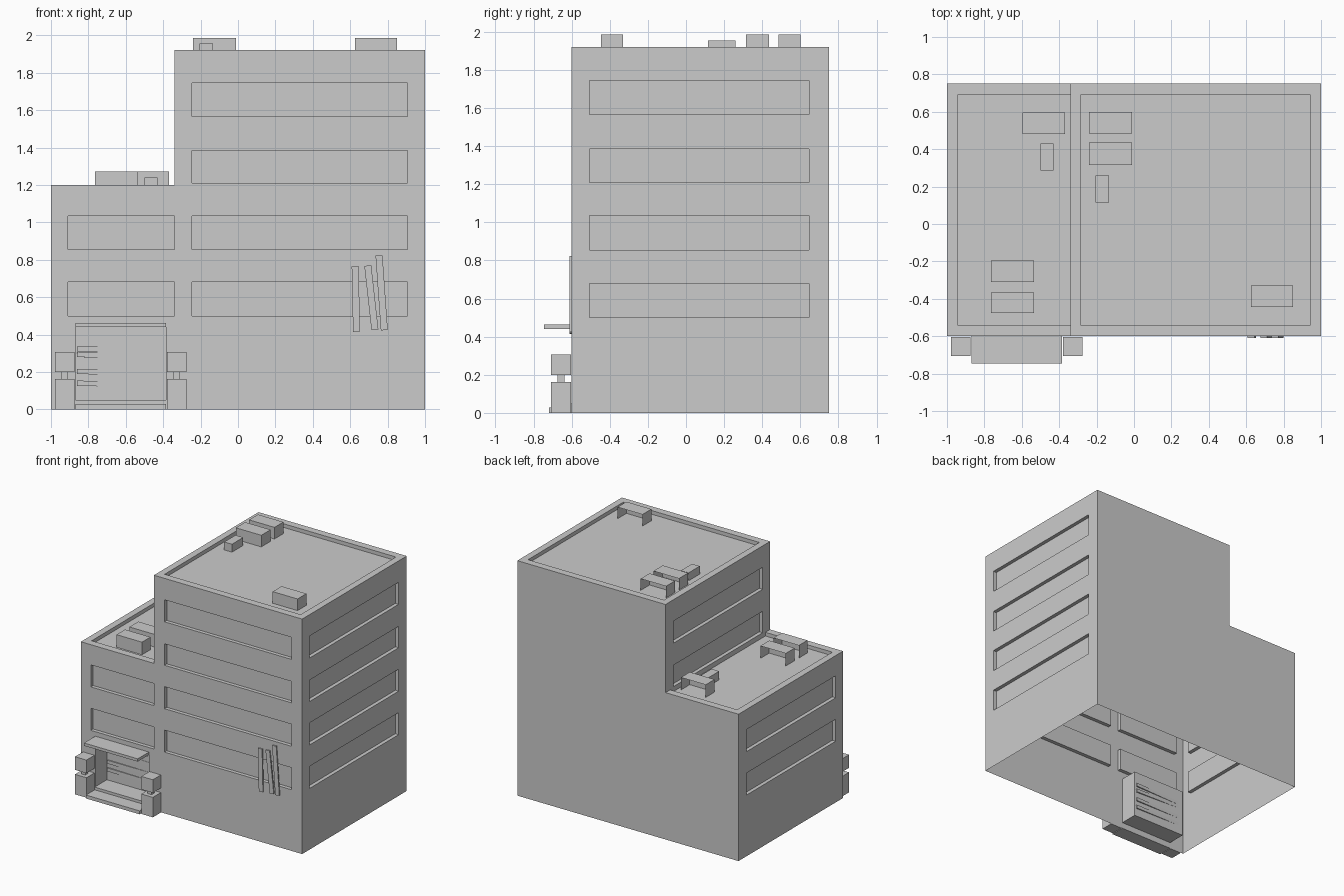
import bpy, bmesh
from mathutils import Vector, Matrix

if "Cube" in bpy.data.objects:
    bpy.data.objects.remove(bpy.data.objects["Cube"])

X, Y, Z = Vector((1, 0, 0)), Vector((0, 1, 0)), Vector((0, 0, 1))


def finish(bm, name):
    bmesh.ops.remove_doubles(bm, verts=bm.verts, dist=1e-5)
    me = bpy.data.meshes.new(name)
    bm.to_mesh(me)
    bm.free()
    ob = bpy.data.objects.new(name, me)
    bpy.context.collection.objects.link(ob)
    return ob


def panel(bm, origin, u, v, size, holes=()):
    """Flat panel facing u x v with recessed rectangles (u0, u1, v0, v1, depth)."""
    n = u.cross(v)

    def quad(*pts):
        bm.faces.new([bm.verts.new(origin + u * a + v * b - n * d) for a, b, d in pts])

    us = sorted({*size[:2], *(c for h in holes for c in h[:2])})
    vs = sorted({*size[2:], *(c for h in holes for c in h[2:4])})
    for a, b in zip(us, us[1:]):
        for c, e in zip(vs, vs[1:]):
            mu, mv = (a + b) / 2, (c + e) / 2
            if not any(h[0] < mu < h[1] and h[2] < mv < h[3] for h in holes):
                quad((a, c, 0), (b, c, 0), (b, e, 0), (a, e, 0))
    for a, b, c, e, d in holes:
        ring = [(a, c), (b, c), (b, e), (a, e)]
        quad(*[(p, q, d) for p, q in ring])
        for i in range(4):
            (p, q), (r, s) = ring[i], ring[(i + 1) % 4]
            quad((p, q, 0), (r, s, 0), (r, s, d), (p, q, d))


def box(name, x0, x1, y0, y1, z0, z1, open_back=False):
    bm = bmesh.new()
    m = Matrix.Translation(((x0 + x1) / 2, (y0 + y1) / 2, (z0 + z1) / 2)) @ \
        Matrix.Diagonal((x1 - x0, y1 - y0, z1 - z0, 1))
    bmesh.ops.create_cube(bm, size=1, matrix=m)
    if open_back:
        bm.normal_update()
        gone = [f for f in bm.faces if f.normal.y > .5 or f.normal.z < -.5]
        bmesh.ops.delete(bm, geom=gone, context='FACES_ONLY')
    return finish(bm, name)


def board(name, centre, length, width, tilt, yaw=0.0):
    h = length / 2
    ob = box(name, -h, h, -.005, .005, -width / 2, width / 2)
    ob.location = centre
    ob.rotation_euler = (0, tilt, yaw)


# Building shell, open underneath
XL, XM, XR, YF, YB, ZL, ZT = -1, -.34, 1, -.6, .75, 1.2, 1.92
floors = [(.5, .68), (.855, 1.035), (1.21, 1.385), (1.565, 1.745)]
D = .03


def rows(a, b, fl):
    return [(a, b, lo, hi, D) for lo, hi in fl]


bm = bmesh.new()
door = (-.87, -.385, .05, .44, .15)
panel(bm, Y * YF, X, Z, (XL, XM, 0, ZL), rows(-.91, XM, floors[:2]) + [door])
panel(bm, Y * YF, X, Z, (XM, XR, 0, ZT), rows(-.245, .905, floors))
panel(bm, X * XR, Y, Z, (YF, YB, 0, ZT), rows(-.505, .645, floors))
panel(bm, X * XL, -Y, Z, (-YB, -YF, 0, ZL), rows(-.645, .505, floors[:2]))
panel(bm, X * XM, -Y, Z, (-YB, -YF, ZL, ZT), rows(-.645, .505, floors[2:]))
panel(bm, Y * YB, -X, Z, (-XR, -XM, 0, ZT))
panel(bm, Y * YB, -X, Z, (-XM, -XL, 0, ZL))
# roofs sunk behind parapets
panel(bm, Z * ZL, X, Y, (XL, XM, YF, YB), [(-.945, XM, -.54, .69, D)])
panel(bm, Z * ZT, X, Y, (XM, XR, YF, YB), [(-.285, .945, -.54, .69, D)])
finish(bm, "building_shell")

# Roof units
for i, (x0, x1, y0, y1, base, h) in enumerate([
        (-.24, -.01, .485, .6, ZT, .065), (-.24, -.01, .315, .435, ZT, .065),
        (-.205, -.135, .115, .26, ZT, .035), (.625, .85, -.445, -.33, ZT, .065),
        (-.595, -.37, .48, .595, ZL, .073), (-.5, -.43, .285, .43, ZL, .04),
        (-.765, -.535, -.31, -.195, ZL, .073), (-.765, -.535, -.475, -.365, ZL, .073)]):
    box(f"roof_unit_{i + 1}", x0, x1, y0, y1, base - D, base + h, True)

# Entrance canopy and steps
box("entrance_canopy", -.87, -.385, -.745, -.6, .44, .463)
box("entrance_step", -.87, -.385, -.72, -.6, 0, .028)
box("door_sill", -.87, -.385, -.608, -.6, 0, .05)

# Potted square shrubs either side of the door
for side, cx in (("left", -.927), ("right", -.327)):
    cy = -.655
    for part, r, z0, z1 in (("pot", .052, 0, .163), ("trunk", .018, .163, .2),
                            ("shrub", .052, .2, .307)):
        box(f"{side}_{part}", cx - r, cx + r, cy - r, cy + r, z0, z1)

# Boards nailed over the doorway
for i, (z, tilt) in enumerate([(.325, -.01), (.285, .04), (.2, .01), (.135, .02)]):
    board(f"door_board_{i + 1}", (-.63, -.45, z), .46, .028, tilt, .025)

# Boards nailed over a front window
for i, (x, z, length, tilt) in enumerate([
        (.63, .59, .35, 1.55), (.713, .597, .345, 1.46), (.768, .623, .4, 1.5)]):
    board(f"window_board_{i + 1}", (x, -.605, z), length, .037, tilt)
